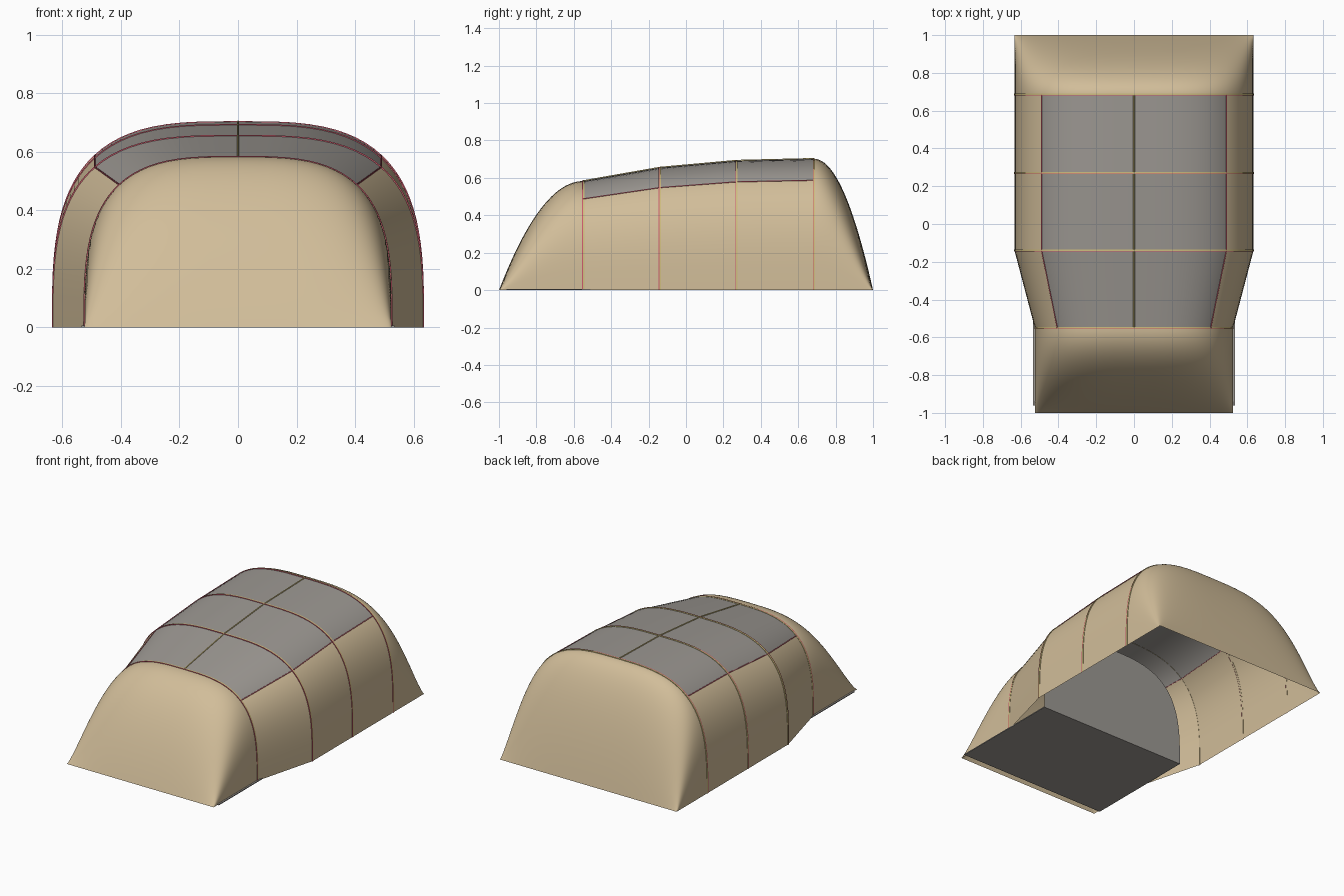
import bpy, math

if "Cube" in bpy.data.objects:
    bpy.data.objects.remove(bpy.data.objects["Cube"])

# ---------- materials ----------
def mat(name, rgb):
    m = bpy.data.materials.new(name)
    m.diffuse_color = (*rgb, 1)
    m.use_nodes = True
    m.node_tree.nodes["Principled BSDF"].inputs["Base Color"].default_value = m.diffuse_color
    return m

TAN = mat("tan_cloth", (0.64, 0.51, 0.32))
GREY = mat("grey_panel", (0.335, 0.315, 0.29))
KHAKI = mat("khaki_rib", (0.62, 0.51, 0.21))
RED = mat("red_cord", (0.60, 0.10, 0.15))

# ---------- arch cross-section ----------
N = 3.2                                      # squareness of the arch
B = math.acos(0.772 ** (N / 2))              # angle where the roof panel begins
SIDE, ROOF = 14, 20
ANG = [B * i / SIDE for i in range(SIDE)]
ANG += [B + (math.pi - 2 * B) * i / ROOF for i in range(ROOF)]
ANG += [math.pi - B + B * i / SIDE for i in range(SIDE + 1)]

def arch(y, w, h):
    pts = []
    for a in ANG:
        c, s = math.cos(a), max(0.0, math.sin(a))
        x = math.copysign(abs(c) ** (2 / N), c) * w
        z = 0.0 if s < 1e-9 else s ** (2 / N) * h
        pts.append((x, y, z))
    return pts

def make(name, verts, faces, mats, rule=None, smooth=True):
    me = bpy.data.meshes.new(name)
    me.from_pydata(verts, [], faces)
    for m in mats:
        me.materials.append(m)
    if rule:
        for p in me.polygons:
            p.material_index = rule(p.index)
    ob = bpy.data.objects.new(name, me)
    bpy.context.collection.objects.link(ob)
    if smooth:
        bpy.ops.object.select_all(action='DESELECT')
        ob.select_set(True)
        bpy.context.view_layer.objects.active = ob
        bpy.ops.object.shade_smooth_by_angle(angle=math.radians(35))
    return ob

def loft(name, rows, mats, rule=None):
    n = len(rows[0])
    faces = [(i * n + j, (i + 1) * n + j, (i + 1) * n + j + 1, i * n + j + 1)
             for i in range(len(rows) - 1) for j in range(n - 1)]
    return make(name, [v for r in rows for v in r], faces, mats, rule)

def tube(name, pts, r, m):
    cu = bpy.data.curves.new(name, 'CURVE')
    cu.dimensions = '3D'
    cu.bevel_depth, cu.bevel_resolution = r, 1
    sp = cu.splines.new('POLY')
    sp.points.add(len(pts) - 1)
    for p, co in zip(sp.points, pts):
        p.co = (*co, 1)
    cu.materials.append(m)
    ob = bpy.data.objects.new(name, cu)
    bpy.context.collection.objects.link(ob)

# ---------- stations: y, half width, height ----------
ST = [(-0.55, 0.525, 0.583), (-0.14, 0.633, 0.655), (0.27, 0.633, 0.692), (0.685, 0.633, 0.702)]
ROWS = [arch(*s) for s in ST]
is_roof = lambda i: int(SIDE <= i % (len(ANG) - 1) < SIDE + ROOF)

# three bays with grey roof and tan sides
for k in range(3):
    loft(f"canopy_bay_{k + 1}", ROWS[k:k + 2], [TAN, GREY], is_roof)

# rounded end caps, full width down to the ground line
def cap_rows(y0, y1, w, h, steps=24):
    rows = [arch(y0 + (y1 - y0) * i / steps, w, h * (1 - (i / steps) ** 2))
            for i in range(steps + 1)]
    return rows if y1 > y0 else rows[::-1]

loft("front_cap", cap_rows(-0.55, -1.0, 0.525, 0.583), [TAN])
loft("rear_cap", cap_rows(0.685, 1.0, 0.633, 0.702), [TAN])

# inner bulkhead and floor closing the front compartment
wall = arch(-0.205, 0.535, 0.60)
make("inner_bulkhead", wall, [tuple(range(len(wall)))], [GREY], smooth=False)
bpy.ops.mesh.primitive_cube_add(size=1, location=(0, -0.5825, 0.003))
fl = bpy.context.object
fl.name = "front_floor"
fl.scale = (1.07, 0.755, 0.006)
fl.data.materials.append(GREY)

# raised rib bands, with a red cord on their front edge
for k, (y, w, h) in enumerate(ST):
    prof = [(-0.006, -0.001), (-0.006, 0.003), (-0.002, 0.003), (0.006, 0.003), (0.006, -0.001)]
    loft(f"rib_{k + 1}", [arch(y + dy, w + d, h + d) for dy, d in prof],
         [RED, KHAKI], lambda i: int(i >= 2 * (len(ANG) - 1)))

# ridge seam and panel-edge cords
up = lambda pts, dx: [(x + dx, y, z + 0.001) for x, y, z in pts]
tube("ridge_seam", up([r[SIDE + ROOF // 2] for r in ROWS], 0), 0.004, KHAKI)
for side, e, dx in (("right", SIDE, 0.001), ("left", SIDE + ROOF, -0.001)):
    tube(f"{side}_panel_cord", up([r[e] for r in ROWS], dx), 0.0025, RED)
